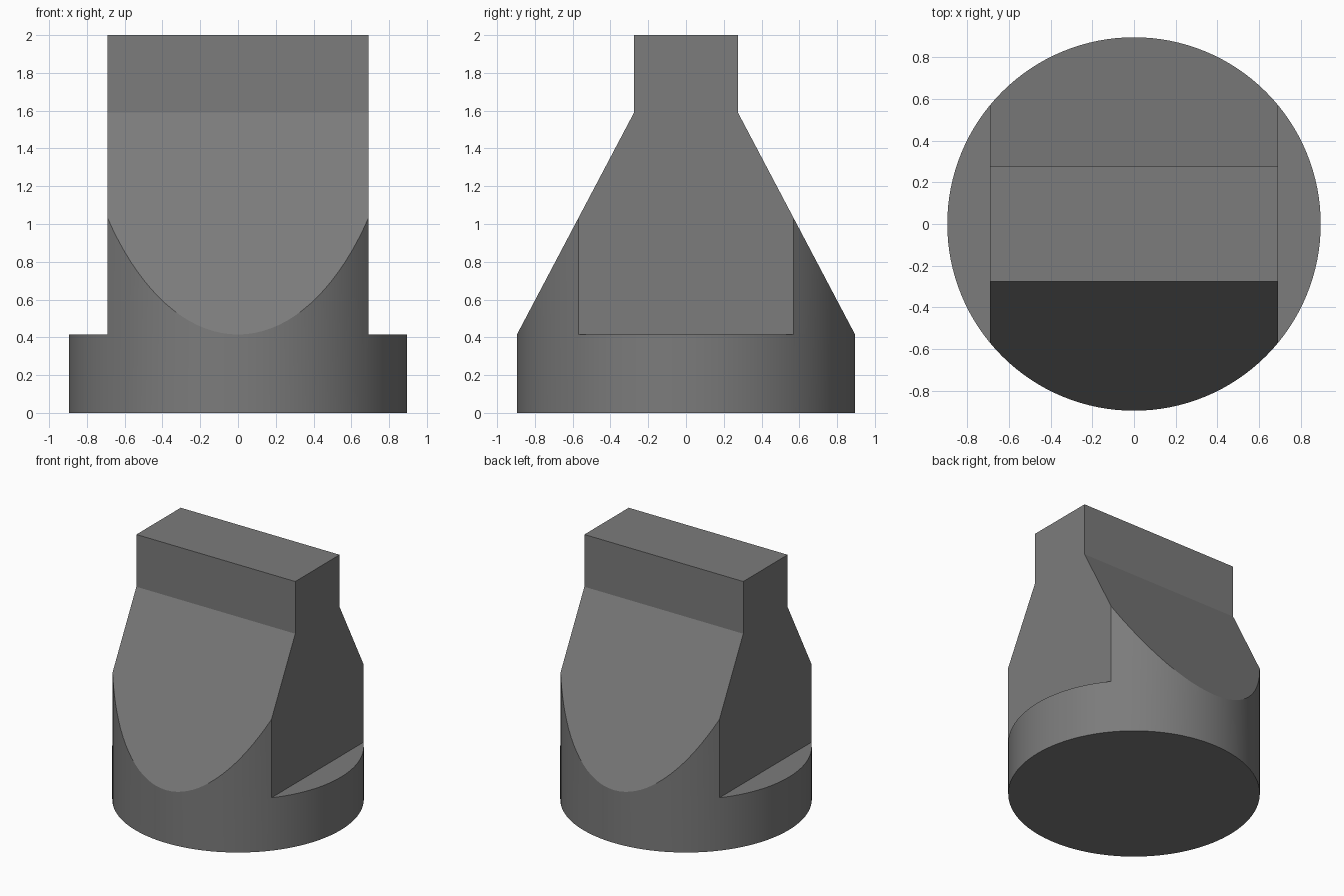
import bpy, bmesh, math
from mathutils import Vector

if "Cube" in bpy.data.objects:
    bpy.data.objects.remove(bpy.data.objects["Cube"])

RADIUS = 0.895


def prism(name, half_profile, to_3d, depth=1.2):
    """Mirror a half profile, then extrude it through the body as a cutter."""
    outline = half_profile + [(-u, z) for u, z in reversed(half_profile)]
    bm = bmesh.new()
    face = bm.faces.new([bm.verts.new(to_3d(u, -depth, z)) for u, z in outline])
    ext = bmesh.ops.extrude_face_region(bm, geom=[face])
    verts = [g for g in ext["geom"] if isinstance(g, bmesh.types.BMVert)]
    bmesh.ops.translate(bm, verts=verts, vec=Vector(to_3d(0, 2 * depth, 0)))
    bmesh.ops.recalc_face_normals(bm, faces=bm.faces[:])
    mesh = bpy.data.meshes.new(name)
    bm.to_mesh(mesh)
    bm.free()
    obj = bpy.data.objects.new(name, mesh)
    bpy.context.collection.objects.link(obj)
    obj.hide_render = True
    return obj


# Round body, taller than the finished part
bpy.ops.mesh.primitive_cylinder_add(vertices=128, radius=RADIUS, depth=2.2,
                                    location=(0, 0, 1.1))
body = bpy.context.object
body.name = "plunger_body"

# Dark grey finish
dark_grey = bpy.data.materials.new("dark_grey")
dark_grey.diffuse_color = (0.2, 0.2, 0.2, 1)
dark_grey.use_nodes = True
dark_grey.node_tree.nodes["Principled BSDF"].inputs["Base Color"].default_value = dark_grey.diffuse_color
body.data.materials.append(dark_grey)

# Side silhouette: straight blade on top, sloping shoulders below
slope = (1.59 - 0.415) / (RADIUS - 0.275)
side = prism("side_cutter",
             [(1.05, -0.2), (1.05, 0.415 - slope * (1.05 - RADIUS)),
              (0.275, 1.59), (0.275, 2.0)],
             lambda u, d, z: (d, u, z))

# Front silhouette: flat cheeks above the full round base
front = prism("front_cutter",
              [(1.1, -0.3), (1.1, 0.415), (0.69, 0.415), (0.69, 2.4)],
              lambda u, d, z: (u, d, z))

# Intersect the three shapes and remove the cutters
for cutter in (front, side):
    cutter.data.materials.append(dark_grey)
    mod = body.modifiers.new(cutter.name, 'BOOLEAN')
    mod.operation = 'INTERSECT'
    mod.solver = 'EXACT'
    mod.object = cutter
    bpy.ops.object.modifier_apply(modifier=mod.name)
for cutter in (front, side):
    bpy.data.objects.remove(cutter)

# Smooth the round wall, keep the cuts crisp
bpy.ops.object.shade_smooth_by_angle(angle=math.radians(20))
